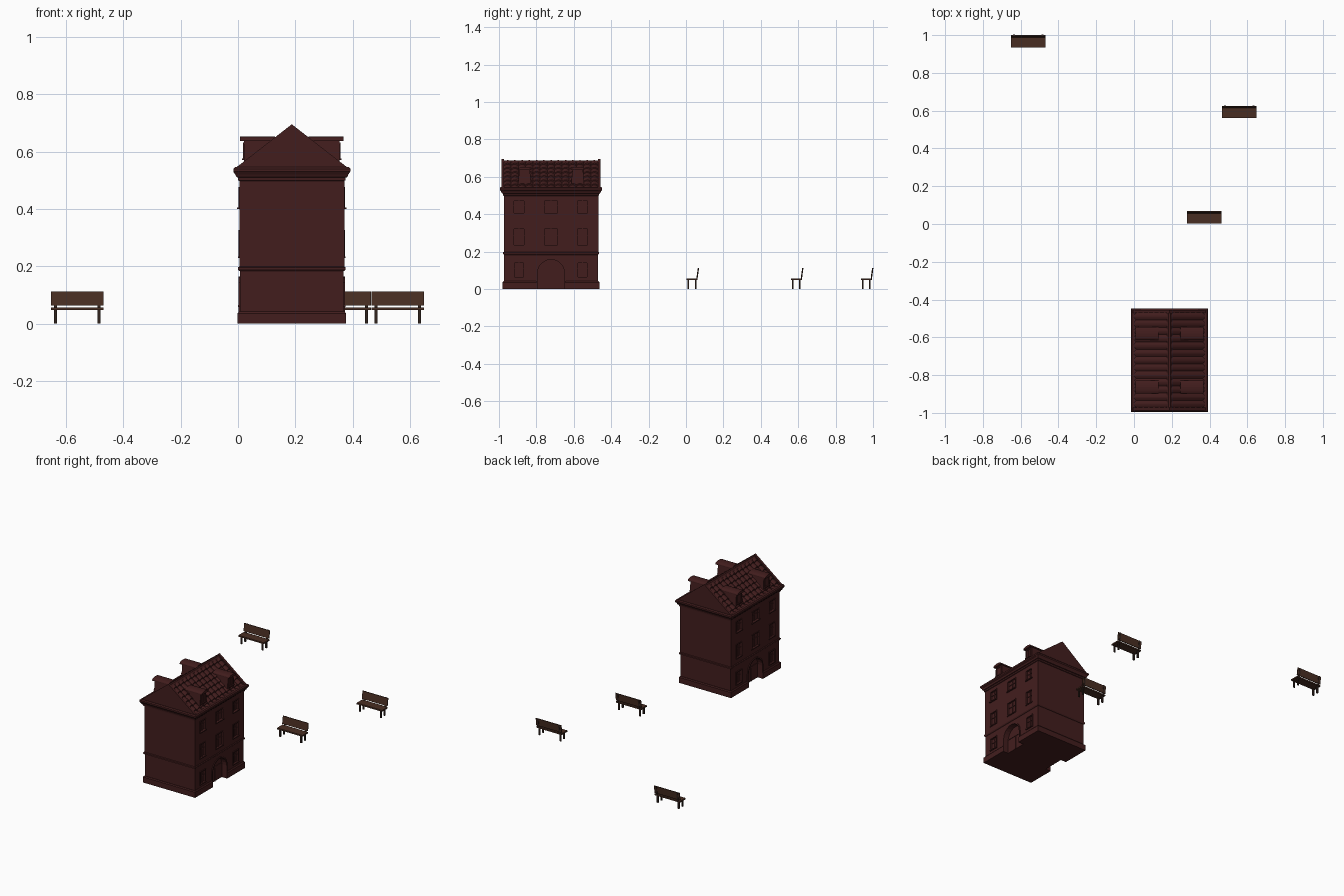
import bpy, bmesh, math
from mathutils import Matrix

if "Cube" in bpy.data.objects:
    bpy.data.objects.remove(bpy.data.objects["Cube"])

CX, CY = 0.1875, -0.7215      # house centre
HX, HY = 0.182, 0.2515        # wall half sizes
SLOPE = 0.776
RIDGE = 0.692


def material(name, col):
    m = bpy.data.materials.new(name)
    m.diffuse_color = (*col, 1)
    m.use_nodes = True
    m.node_tree.nodes["Principled BSDF"].inputs["Base Color"].default_value = m.diffuse_color
    return m


RED = material("house_red", (0.055, 0.0125, 0.0125))
WOOD = material("bench_wood", (0.066, 0.027, 0.016))
IRON = material("bench_legs", (0.03, 0.016, 0.012))


def make(name, bm, mat):
    bmesh.ops.recalc_face_normals(bm, faces=bm.faces)
    me = bpy.data.meshes.new(name)
    bm.to_mesh(me)
    bm.free()
    ob = bpy.data.objects.new(name, me)
    me.materials.append(mat)
    bpy.context.collection.objects.link(ob)
    return ob


def box(bm, x0, x1, y0, y1, z0, z1):
    r = bmesh.ops.create_cube(bm, size=1)
    m = Matrix.Translation(((x0 + x1) / 2, (y0 + y1) / 2, (z0 + z1) / 2))
    m = m @ Matrix.Diagonal((abs(x1 - x0), y1 - y0, z1 - z0, 1))
    bmesh.ops.transform(bm, matrix=m, verts=r["verts"])


def prism(bm, a, b):
    """Join two matching closed outlines into a solid."""
    va, vb = [bm.verts.new(p) for p in a], [bm.verts.new(p) for p in b]
    n = len(va)
    bm.faces.new(va)
    bm.faces.new(vb[::-1])
    for i in range(n):
        j = (i + 1) % n
        bm.faces.new((va[i], vb[i], vb[j], va[j]))


def extrude_x(bm, pts, x0, x1):
    prism(bm, [(x0, y, z) for y, z in pts], [(x1, y, z) for y, z in pts])


def extrude_y(bm, pts, y0, y1):
    prism(bm, [(x, y0, z) for x, z in pts], [(x, y1, z) for x, z in pts])


def arch(yc, half, z0, spring, rise, n=12):
    pts = [(yc + half, z0)]
    for i in range(n + 1):
        a = math.pi * i / n
        pts.append((yc + half * math.cos(a), spring + rise * math.sin(a)))
    return pts + [(yc - half, z0)]


# walls with plinth, string course and cornice: one stepped profile (offset, z)
profile = [(0.007, 0), (0.007, 0.036), (0.002, 0.042), (-0.001, 0.042), (-0.001, 0.183),
           (0.003, 0.185), (0.006, 0.19), (0.006, 0.196), (0.001, 0.199), (0.001, 0.498),
           (0.005, 0.5), (0.006, 0.509), (0.011, 0.511), (0.015, 0.52), (0.022, 0.53),
           (0.022, 0.54), (0.016, 0.546)]
bm = bmesh.new()
rings = []
for o, z in profile:
    rings.append([bm.verts.new((CX + sx * (HX + o), CY + sy * (HY + o), z))
                  for sx, sy in ((-1, -1), (1, -1), (1, 1), (-1, 1))])
for a, b in zip(rings, rings[1:]):
    for i in range(4):
        j = (i + 1) % 4
        bm.faces.new((a[i], a[j], b[j], b[i]))
bm.faces.new(rings[0])
bm.faces.new(rings[-1])
walls = make("walls", bm, RED)

# windows per floor: (z0, z1, half width side, half width middle)
COLS = (-0.893, CY, -0.553)
floors = [(0.065, 0.14, 0.025, 0), (0.235, 0.32, 0.026, 0.035), (0.405, 0.47, 0.026, 0.035)]
windows = [(y, z0, z1, mid if y == CY else side)
           for z0, z1, side, mid in floors for y in COLS if not (y == CY and mid == 0)]

# cutters for window recesses and the arched doorways
cut = bmesh.new()
for s in (1, -1):
    X = CX + s * HX
    for y, z0, z1, h in windows:
        box(cut, X - s * 0.008, X + s * 0.02, y - h, y + h, z0, z1)
    extrude_x(cut, arch(CY, 0.072, -0.01, 0.085, 0.072), X - s * 0.032, X + s * 0.03)
cutter = make("opening_cutter", cut, RED)
cutter.hide_render = True
mod = walls.modifiers.new("openings", "BOOLEAN")
mod.object = cutter
mod.solver = "EXACT"
bpy.context.view_layer.objects.active = walls
bpy.ops.object.modifier_apply(modifier=mod.name)
bpy.data.objects.remove(cutter)

# window surrounds, sills and glazing bars
bm = bmesh.new()
for s in (1, -1):
    X = CX + s * HX
    for y, z0, z1, h in windows:
        a, b, t = X - s * 0.004, X + s * 0.004, 0.006
        box(bm, a, b, y - h - t, y - h, z0, z1 + t)
        box(bm, a, b, y + h, y + h + t, z0, z1 + t)
        box(bm, a, b, y - h, y + h, z1, z1 + t)
        box(bm, a, X + s * (0.009 if z0 > 0.4 else 0.006), y - h - t, y + h + t, z0 - t, z0)
        c, d = X - s * 0.009, X - s * 0.004
        box(bm, c, d, y - 0.002, y + 0.002, z0, z1)
        zm = z0 + 0.62 * (z1 - z0)
        box(bm, c, d, y - h, y + h, zm - 0.002, zm + 0.002)
make("window_frames", bm, RED)

# arched door surrounds and double doors
bm = bmesh.new()
for s in (1, -1):
    X = CX + s * HX
    outer, inner = arch(CY, 0.08, 0, 0.085, 0.08), arch(CY, 0.072, 0, 0.085, 0.072)
    for i in range(len(outer) - 1):
        quad = [outer[i], outer[i + 1], inner[i + 1], inner[i]]
        extrude_x(bm, quad, X - s * 0.004, X + s * 0.004)
    a, b = X - s * 0.033, X - s * 0.029
    box(bm, a, b, CY - 0.003, CY + 0.003, 0, 0.1)
    box(bm, a, b, CY - 0.07, CY + 0.07, 0.09, 0.097)
make("doors", bm, RED)

# roof core and gable end walls
bm = bmesh.new()


def gable(half, drop):
    top = RIDGE - drop
    return [(CX - half, top - SLOPE * half), (CX, top), (CX + half, top - SLOPE * half),
            (CX + half - 0.01, 0.535), (CX - half + 0.01, 0.535)]


extrude_y(bm, gable(0.188, 0.012), CY - HY, CY + HY)
make("roof_core", bm, RED)
bm = bmesh.new()
for s in (-1, 1):
    y0, y1 = sorted((CY + s * (HY - 0.001), CY + s * (HY + 0.014)))
    extrude_y(bm, gable(0.196, -0.003), y0, y1)
make("gable_walls", bm, RED)

# barrel roof tiles in overlapping rows on both slopes
bm = bmesh.new()
NT, NR, SEG = 13, 7, 6
half = 0.2
for s in (1, -1):
    for r in range(NR):
        prev = None
        for i in range(NT * SEG + 1):
            y = CY - HY + 2 * HY * i / (NT * SEG)
            bump = 0.008 * abs(math.sin(math.pi * i / SEG))
            col = []
            for t, lift in ((r / NR, -0.008), ((r + 1) / NR, -0.002), ((r + 1) / NR, -0.013)):
                x = half * t
                z = RIDGE - SLOPE * x + lift + (bump if lift > -0.013 else 0)
                col.append(bm.verts.new((CX + s * x, y, z - 0.003)))
            if prev:
                for k in (0, 1):
                    bm.faces.new((prev[k], prev[k + 1], col[k + 1], col[k]))
            prev = col
make("roof_tiles", bm, RED)

# ridge cap
bm = bmesh.new()
extrude_y(bm, [(CX - 0.014, RIDGE - 0.014), (CX - 0.006, RIDGE - 0.004), (CX + 0.006, RIDGE - 0.004),
               (CX + 0.014, RIDGE - 0.014)], CY - HY, CY + HY)
make("ridge_cap", bm, RED)

# dormers
bm = bmesh.new()
for s in (1, -1):
    for y in (-0.863, -0.579):
        face = [(y - 0.036, 0.55), (y + 0.036, 0.55), (y + 0.028, 0.64), (y - 0.028, 0.64)]
        extrude_x(bm, face, CX + s * 0.02, CX + s * 0.166)
        extrude_x(bm, arch(y, 0.034, 0.636, 0.642, 0.011, 8), CX + s * 0.058, CX + s * 0.18)
        a, b = CX + s * 0.165, CX + s * 0.17
        for k in (-1, 1):
            box(bm, a, b, y + k * 0.021 - 0.003, y + k * 0.021 + 0.003, 0.575, 0.63)
        box(bm, a, b, y - 0.024, y + 0.024, 0.626, 0.632)
        box(bm, a, CX + s * 0.173, y - 0.028, y + 0.028, 0.57, 0.576)
        box(bm, a, b - s * 0.002, y - 0.002, y + 0.002, 0.575, 0.63)
make("dormers", bm, RED)

# three benches: (left x, front y)
for n, (bx, by) in enumerate(((-0.652, 0.935), (0.465, 0.561), (0.28, 0.003)), 1):
    bm = bmesh.new()
    box(bm, bx, bx + 0.184, by, by + 0.058, 0.047, 0.056)
    make(f"bench_seat_{n}", bm, WOOD)
    bm = bmesh.new()
    back = [(by + 0.053, 0.063), (by + 0.058, 0.063), (by + 0.065, 0.112), (by + 0.06, 0.112)]
    extrude_x(bm, back, bx, bx + 0.184)
    make(f"bench_back_{n}", bm, WOOD)
    bm = bmesh.new()
    for lx in (bx + 0.011, bx + 0.163):
        for ly in (by + 0.006, by + 0.044):
            box(bm, lx, lx + 0.01, ly, ly + 0.008, 0, 0.048)
        strut = [(by + 0.052, 0.047), (by + 0.058, 0.047), (by + 0.067, 0.112), (by + 0.062, 0.112)]
        extrude_x(bm, strut, lx, lx + 0.01)
    make(f"bench_legs_{n}", bm, IRON)
